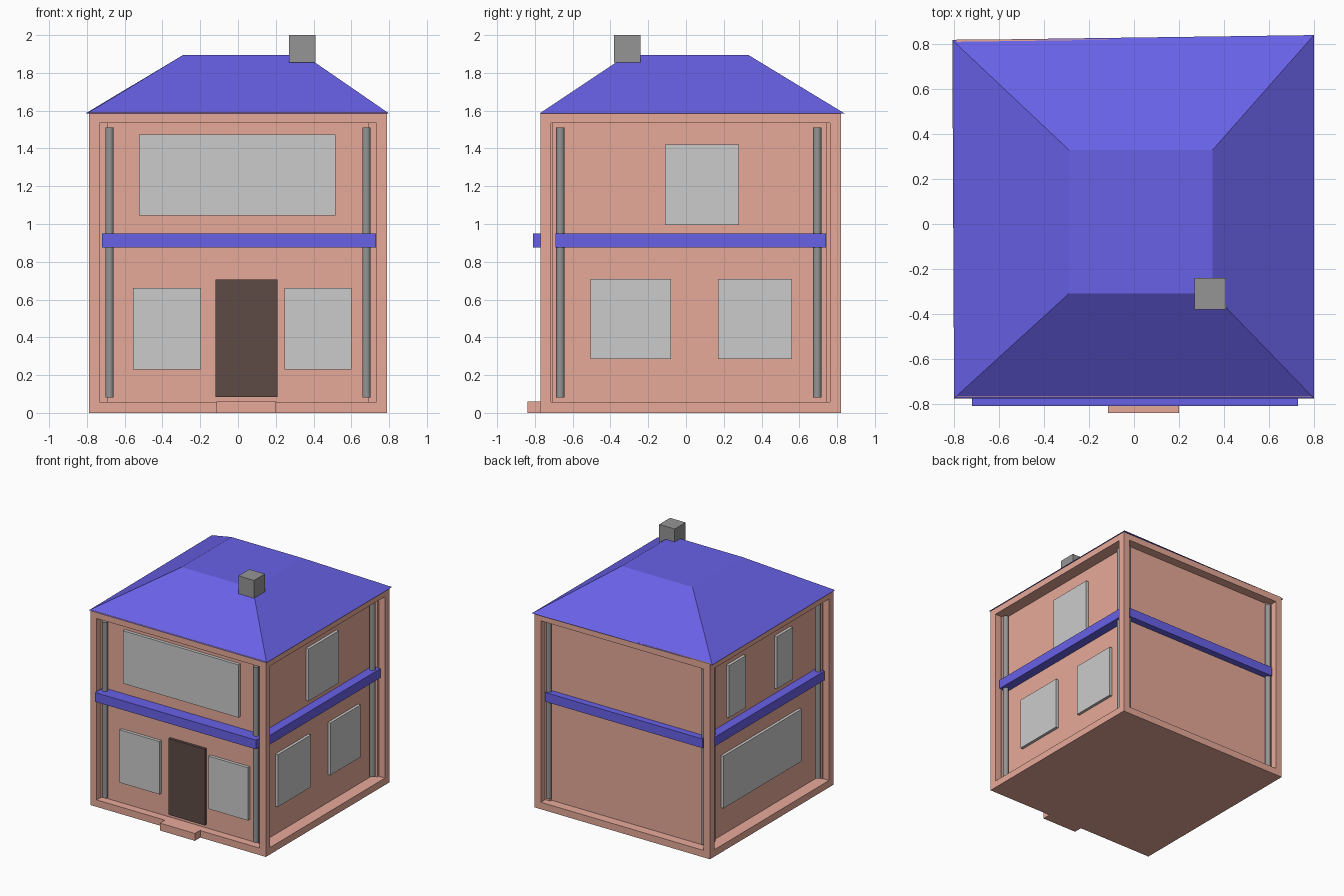
import bpy, bmesh
from mathutils import Vector

if "Cube" in bpy.data.objects:
    bpy.data.objects.remove(bpy.data.objects["Cube"])


def material(name, rgb):
    m = bpy.data.materials.new(name)
    m.diffuse_color = (*rgb, 1)
    m.use_nodes = True
    m.node_tree.nodes["Principled BSDF"].inputs["Base Color"].default_value = m.diffuse_color
    return m


BRICK = material("brick", (0.8, 0.4, 0.32))
BLUE = material("blue", (0.14, 0.12, 0.8))
DARK = material("dark_grey", (0.3, 0.3, 0.3))
BLACK = material("door_black", (0.11, 0.07, 0.06))


def finish(name, bm, mat=None):
    bmesh.ops.recalc_face_normals(bm, faces=bm.faces)
    me = bpy.data.meshes.new(name)
    bm.to_mesh(me)
    bm.free()
    ob = bpy.data.objects.new(name, me)
    bpy.context.collection.objects.link(ob)
    if mat:
        me.materials.append(mat)
    return ob


def box_bm(x, y, z):
    bm = bmesh.new()
    bmesh.ops.create_cube(bm, size=1)
    for v in bm.verts:
        v.co = [r[0] if c < 0 else r[1] for r, c in zip((x, y, z), v.co)]
    return bm


def box(name, x, y, z, mat=None):
    return finish(name, box_bm(x, y, z), mat)


def column(name, x, y):
    bpy.ops.mesh.primitive_cylinder_add(vertices=16, radius=0.022, depth=1.43,
                                        location=(x, y, 0.797))
    ob = bpy.context.object
    ob.name = name
    ob.data.materials.append(DARK)
    bpy.ops.object.shade_smooth_by_angle()


# Wall outline and recessed panel planes
X, YF, YB, TOP = 0.79, -0.77, 0.82, 1.59
PX, PF, PB = 0.69, -0.705, 0.745

# Body: each wall gets an inset panel pushed inward
bm = box_bm((-X, X), (YF, YB), (0, TOP))
sides = [f for f in bm.faces if abs(f.normal.z) < 0.5]
bmesh.ops.inset_individual(bm, faces=sides, thickness=0.08)
for f in bmesh.ops.extrude_discrete_faces(bm, faces=sides)["faces"]:
    f.normal_update()
    n = f.normal
    depth = X - PX if abs(n.x) > 0.5 else (PF - YF if n.y < 0 else YB - PB)
    bmesh.ops.translate(bm, verts=f.verts, vec=Vector(n) * -depth)
finish("walls", bm, BRICK)

# Hip roof with flat top, slightly skewed at the back
bm = box_bm((-0.8, 0.8), (-0.775, 0.84), (1.585, 1.895))
for v in bm.verts:
    if v.co.z > 1.7:
        v.co.x = -0.29 if v.co.x < 0 else 0.35
        v.co.y = -0.31 if v.co.y < 0 else 0.33
    elif v.co.x < 0 < v.co.y:
        v.co.y = 0.818
        v.co.x = -0.808
finish("roof", bm, BLUE)
box("chimney", (0.27, 0.41), (-0.38, -0.24), (1.855, 2.0), DARK)

# Belt bands between the floors
BZ = (0.875, 0.95)
box("front_band", (-0.72, 0.73), (-0.81, PF), BZ, BLUE)
box("back_band", (-0.71, 0.71), (PB, 0.80), BZ, BLUE)
box("right_band", (PX, 0.765), (-0.69, 0.74), BZ, BLUE)
box("left_band", (-0.765, -PX), (-0.69, 0.74), BZ, BLUE)

# Round columns in the recesses
for s, side in ((-1, "left"), (1, "right")):
    column(f"front_column_{side}", s * 0.68, -0.738)
    column(f"back_column_{side}", s * 0.70, 0.765)
    column(f"{side}_column_front", s * 0.725, -0.665)
    column(f"{side}_column_back", s * 0.725, 0.695)

# Door and step
box("door", (-0.118, 0.21), (-0.727, PF), (0.085, 0.705), BLACK)
box("step", (-0.115, 0.20), (-0.84, YF), (0, 0.06), BRICK)

# Windows
for i, (x, z) in enumerate([((-0.555, -0.195), (0.23, 0.66)),
                            ((0.245, 0.60), (0.23, 0.66)),
                            ((-0.525, 0.515), (1.045, 1.475))]):
    box(f"front_window_{i}", x, (-0.73, PF), z)
LOW, HIGH = (0.285, 0.71), (0.995, 1.42)
for i, (y, z) in enumerate([((-0.505, -0.08), LOW), ((0.17, 0.56), LOW),
                            ((-0.11, 0.28), HIGH)]):
    box(f"right_window_{i}", (PX, 0.713), y, z)
for i, (y, z) in enumerate([((-0.47, 0.535), LOW), ((0.245, 0.465), HIGH),
                            ((-0.355, -0.15), HIGH)]):
    box(f"left_window_{i}", (-0.713, -PX), y, z)
